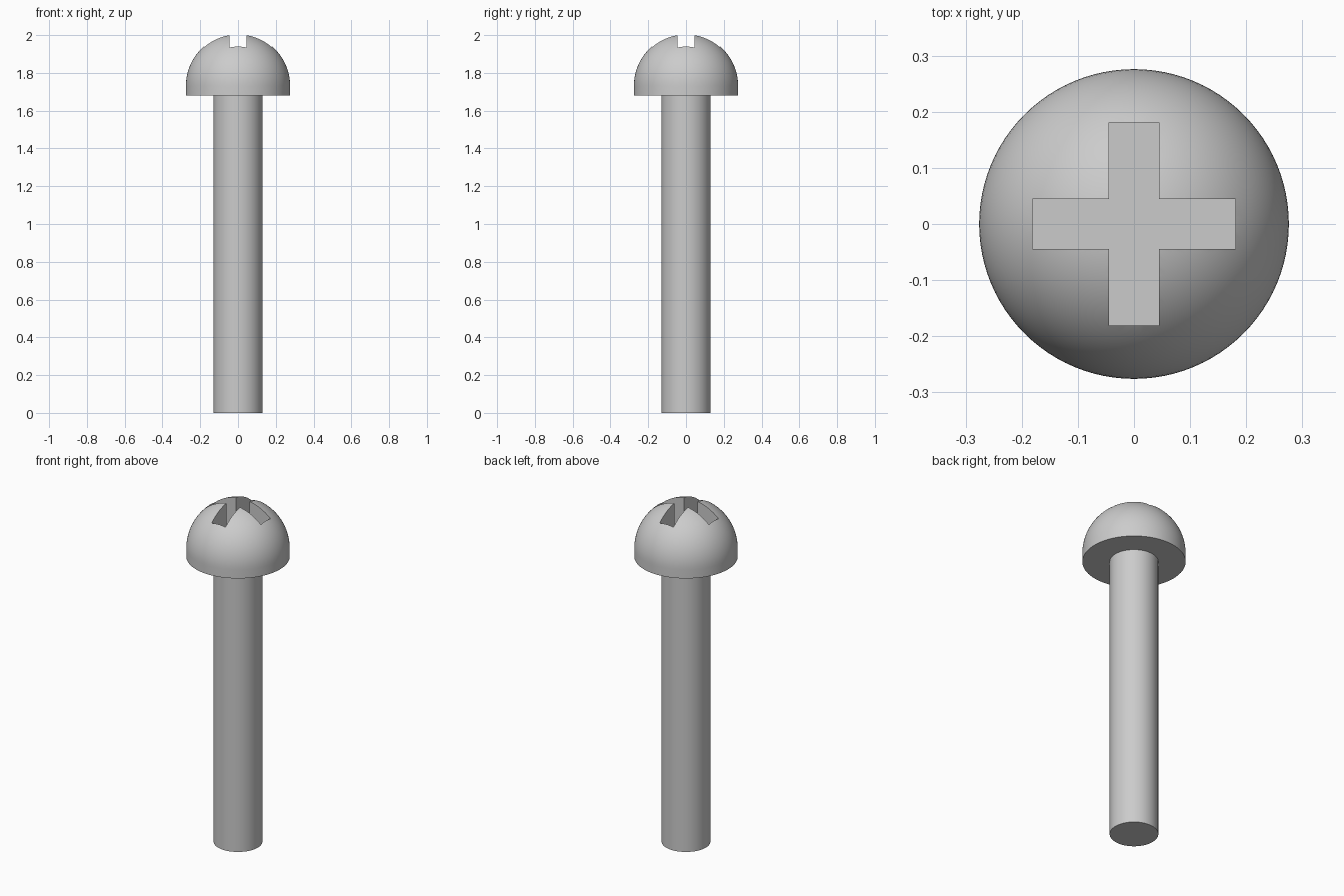
import bpy
import bmesh
import math

cube = bpy.data.objects.get("Cube")
if cube:
    bpy.data.objects.remove(cube, do_unlink=True)

SEGMENTS = 96
HEAD_R, SHAFT_R = 0.276, 0.13
HEAD_BASE, DOME_Z = 1.68, 1.731
SLOT_HALF_W, SLOT_HALF_L, SLOT_FLOOR = 0.045, 0.181, 1.82

steel = bpy.data.materials.new("grey steel")
steel.use_nodes = True
colour = (0.6, 0.6, 0.6, 1)
steel.diffuse_color = colour
steel.node_tree.nodes["Principled BSDF"].inputs["Base Color"].default_value = colour


def make_object(name, bm):
    bmesh.ops.recalc_face_normals(bm, faces=bm.faces[:])
    mesh = bpy.data.meshes.new(name)
    bm.to_mesh(mesh)
    bm.free()
    mesh.materials.append(steel)
    obj = bpy.data.objects.new(name, mesh)
    bpy.context.collection.objects.link(obj)
    return obj


def lathe(name, profile):
    """Revolve (radius, height) points around the z axis."""
    bm = bmesh.new()
    verts = [bm.verts.new((r, 0, z)) for r, z in profile]
    edges = [bm.edges.new(pair) for pair in zip(verts, verts[1:])]
    bmesh.ops.spin(bm, geom=verts + edges, axis=(0, 0, 1), cent=(0, 0, 0),
                   angle=math.tau, steps=SEGMENTS, use_merge=True)
    bmesh.ops.remove_doubles(bm, verts=bm.verts[:], dist=1e-5)
    return make_object(name, bm)


def smooth(obj):
    bpy.ops.object.select_all(action="DESELECT")
    obj.select_set(True)
    bpy.context.view_layer.objects.active = obj
    bpy.ops.object.shade_smooth_by_angle(angle=math.radians(35))


# Plain round shaft, its top end buried in the head
shaft = lathe("shaft", [(0, 0), (SHAFT_R, 0), (SHAFT_R, 1.72), (0, 1.72)])

# Domed head with a short straight rim
steps = 24
dome = [(HEAD_R * math.cos(a), DOME_Z + HEAD_R * math.sin(a))
        for a in (math.pi / 2 * i / steps for i in range(steps))]
head = lathe("head", [(0, HEAD_BASE), (HEAD_R, HEAD_BASE)] + dome
             + [(0, DOME_Z + HEAD_R)])

# Cross-shaped cutter: one arm outline turned four times, then extruded
bm = bmesh.new()
w, l = SLOT_HALF_W, SLOT_HALF_L
outline = []
for turn in range(4):
    c, s = ((1, 0), (0, 1), (-1, 0), (0, -1))[turn]
    for x, y in ((l, -w), (l, w), (w, w)):
        outline.append(bm.verts.new((x * c - y * s, x * s + y * c, SLOT_FLOOR)))
base = bm.faces.new(outline)
raised = bmesh.ops.extrude_face_region(bm, geom=[base])["geom"]
bmesh.ops.translate(bm, vec=(0, 0, 0.4),
                    verts=[v for v in raised if isinstance(v, bmesh.types.BMVert)])
cutter = make_object("cross_slot_cutter", bm)
cutter.hide_render = True

# Cut the cross slot and drop the cutter
cut = head.modifiers.new("cross slot", "BOOLEAN")
cut.operation = "DIFFERENCE"
cut.solver = "EXACT"
cut.object = cutter
bpy.context.view_layer.objects.active = head
bpy.ops.object.modifier_apply(modifier=cut.name)
bpy.data.objects.remove(cutter, do_unlink=True)

for part in (shaft, head):
    smooth(part)
